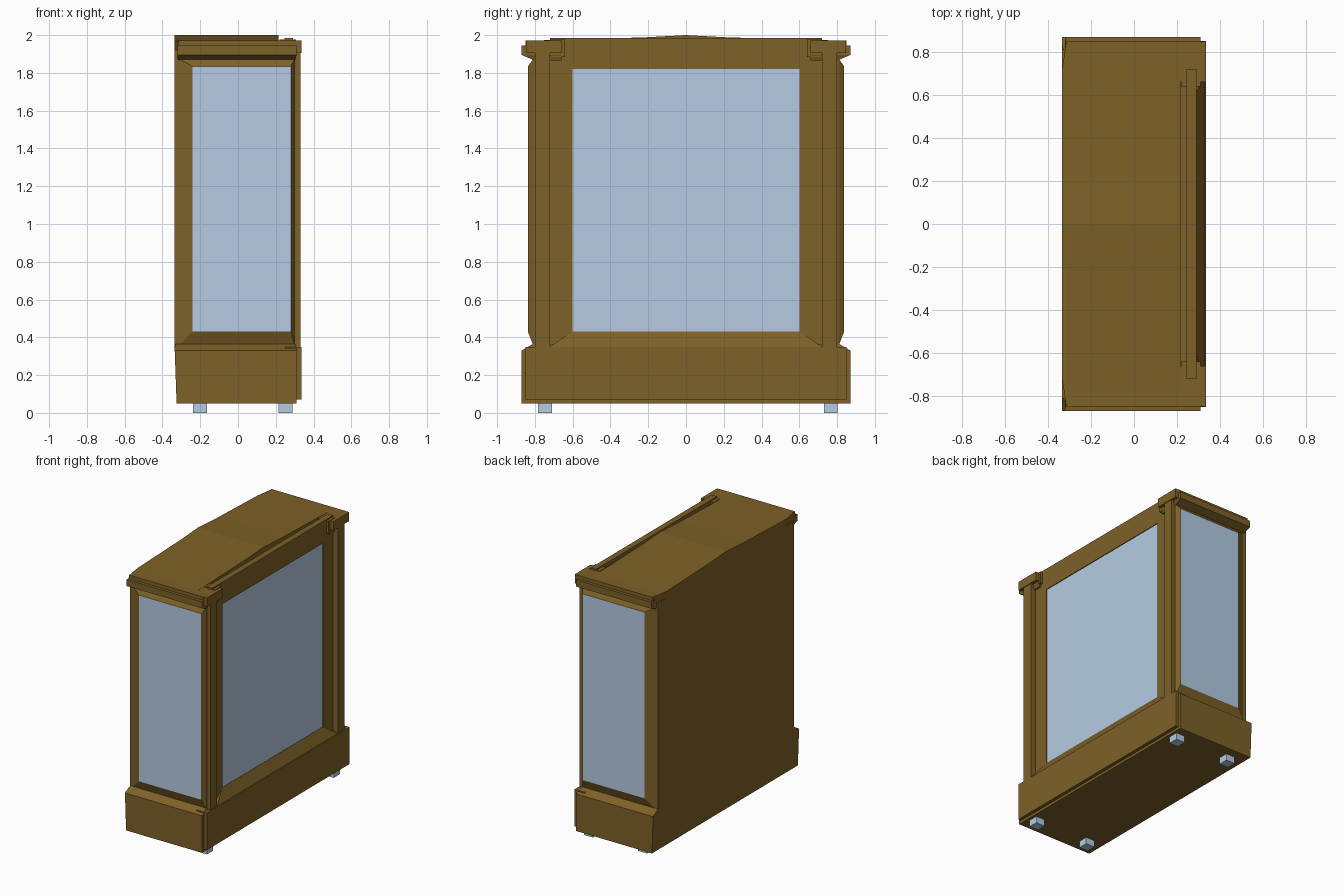
import bpy, bmesh

cube = bpy.data.objects.get("Cube")
if cube:
    bpy.data.objects.remove(cube, do_unlink=True)


def material(name, rgb):
    m = bpy.data.materials.new(name)
    m.use_nodes = True
    m.diffuse_color = (*rgb, 1)
    m.node_tree.nodes["Principled BSDF"].inputs["Base Color"].default_value = (*rgb, 1)
    return m


WOOD = material("brown wood", (0.205, 0.119, 0.02))
GLASS = material("pale blue glass", (0.465, 0.6, 0.77))


def loft(name, rings, mat=WOOD, last_cap=None):
    """Closed solid through matching rings of points; the last cap may differ in colour."""
    bm = bmesh.new()
    loops = [[bm.verts.new(p) for p in ring] for ring in rings]
    bm.faces.new(loops[0])
    cap = bm.faces.new(loops[-1])
    for a, b in zip(loops, loops[1:]):
        for i in range(len(a)):
            j = (i + 1) % len(a)
            bm.faces.new((a[i], a[j], b[j], b[i]))
    cap.material_index = 1 if last_cap else 0
    bmesh.ops.recalc_face_normals(bm, faces=bm.faces)
    mesh = bpy.data.meshes.new(name)
    bm.to_mesh(mesh)
    bm.free()
    mesh.materials.append(mat)
    if last_cap:
        mesh.materials.append(last_cap)
    obj = bpy.data.objects.new(name, mesh)
    bpy.context.collection.objects.link(obj)
    return obj


def stack(name, levels, mat=WOOD):
    """Rectangles (x0, x1, y0, y1, z) joined upward."""
    return loft(name, [[(a, c, z), (b, c, z), (b, d, z), (a, d, z)]
                       for a, b, c, d, z in levels], mat)


def box(name, x, y, z, mat=WOOD):
    y = sorted(y)
    return stack(name, [(*x, *y, z[0]), (*x, *y, z[1])], mat)


# Plinth with a chamfered top and a raised display-side board
stack("plinth", [(-.325, .31, -.87, .87, .05), (-.335, .31, -.87, .87, .33),
                 (-.335, .31, -.845, .845, .345), (-.33, .30, -.81, .81, .365)])
box("plinth_board", (.25, .335), (-.85, .85), (.07, .35))

# Cabinet body with a flat back
box("body", (-.33, .27), (-.78, .78), (.34, 1.9))
box("back_board", (-.335, -.30), (-.81, .81), (.33, 1.92))

# Wide window: rail, sloped sill and pane
box("window_rail", (.245, .29), (-.72, .72), (1.82, 1.985))
box("rail_backing", (.21, .25), (-.65, .65), (1.85, 1.955))
box("window_pane", (.276, .284), (-.61, .61), (.42, 1.83), GLASS)
loft("window_sill", [[(.25, w, .34), (.33, w, .34), (.33, w, .35),
                      (.286, w * .834, .432), (.25, w * .834, .432)]
                     for w in (-.72, .72)])

# Roof rising gently to the middle, its back corners cut off
profile = ((-.85, 1.90), (.85, 1.90), (.85, 1.97), (.22, 1.988),
           (0, 2.0), (-.22, 1.988), (-.85, 1.97))
loft("roof", [[(x, y * k, z) for y, z in profile]
              for x, k in ((-.335, .84), (-.315, 1), (.215, 1))])

for s, side in ((-1, "front"), (1, "rear")):
    box(side + "_window_stile", (.25, .29), (s * .60, s * .72), (.35, 1.83))

    # Narrow window: a pane standing proud on a bevelled surround
    def rect(x0, x1, y, z0, z1):
        return [(x0, s * y, z0), (x1, s * y, z0), (x1, s * y, z1), (x0, s * y, z1)]

    loft(side + "_narrow_window",
         [rect(-.315, .30, .76, .355, 1.89), rect(-.315, .30, .808, .355, 1.875),
          rect(-.24, .28, .837, .43, 1.835)], last_cap=GLASS)
    box(side + "_column", (.25, .33), (s * .72, s * .80), (.34, 1.91))

    # Stepped cornice
    stack(side + "_cornice",
          [(x0, x1, *sorted((s * .66, s * y)), z) for x0, x1, y, z in
           ((-.318, .30, .80, 1.865), (-.32, .31, .87, 1.895), (-.32, .31, .87, 1.945),
            (-.318, .305, .85, 1.946), (-.315, .305, .85, 1.972))])
    box(side + "_capital", (.20, .335), (s * .66, s * .848), (1.905, 1.972))
    box(side + "_bracket", (.22, .308), (s * .64, s * .715), (1.885, 1.976))

    # Small square feet
    inner = .71 if s < 0 else .73
    for x, end in ((-.20, "back"), (.252, "window")):
        box(f"{side}_{end}_foot", (x - .037, x + .037),
            (s * inner, s * (inner + .073)), (0, .052), GLASS)
